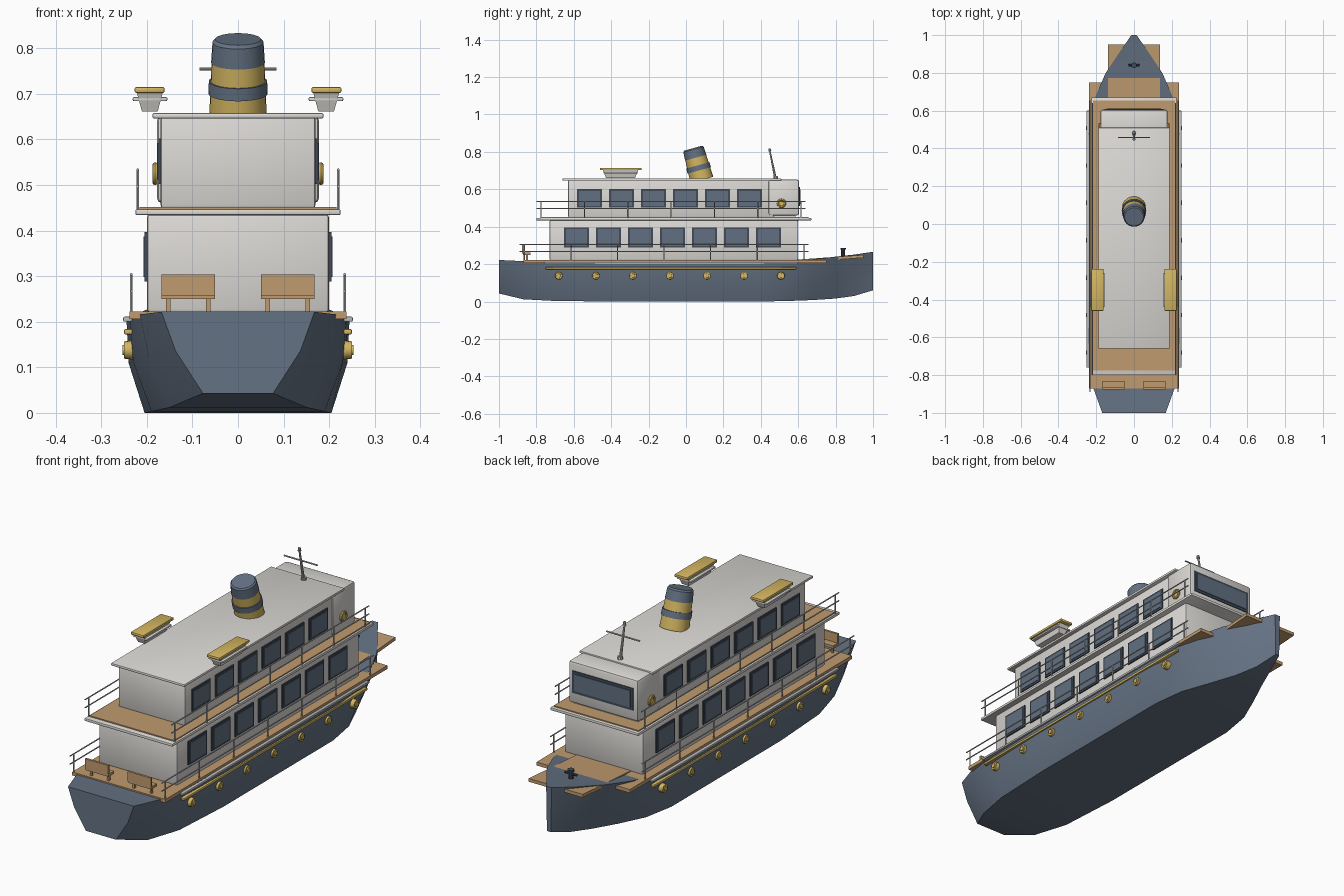
import bpy, bmesh, math
from mathutils import Vector

old = bpy.data.objects.get("Cube")
if old:
    bpy.data.objects.remove(old, do_unlink=True)


def material(name, rgb):
    m = bpy.data.materials.new(name)
    m.use_nodes = True
    col = (*rgb, 1)
    m.diffuse_color = col
    m.node_tree.nodes["Principled BSDF"].inputs["Base Color"].default_value = col
    return m


NAVY = material("navy hull", (0.13, 0.17, 0.23))
WHITE = material("warm white", (0.72, 0.70, 0.67))
TAN = material("wood deck", (0.53, 0.33, 0.16))
GOLD = material("brass yellow", (0.66, 0.47, 0.12))
GLASS = material("window glass", (0.12, 0.16, 0.22))
FRAME = material("dark frame", (0.05, 0.07, 0.10))
STEEL = material("rail grey", (0.50, 0.50, 0.50))


def finish(name, bm, mats, smooth=False):
    bmesh.ops.recalc_face_normals(bm, faces=bm.faces)
    me = bpy.data.meshes.new(name)
    bm.to_mesh(me)
    bm.free()
    ob = bpy.data.objects.new(name, me)
    bpy.context.collection.objects.link(ob)
    for m in mats:
        me.materials.append(m)
    if smooth:
        bpy.ops.object.select_all(action='DESELECT')
        bpy.context.view_layer.objects.active = ob
        ob.select_set(True)
        bpy.ops.object.shade_smooth_by_angle(angle=math.radians(35))
    return ob


def box(name, mat, x, y, z, bevel=0):
    """Box from (min, max) ranges."""
    bm = bmesh.new()
    bmesh.ops.create_cube(bm, size=1)
    for v in bm.verts:
        v.co = [r[0] if c < 0 else r[1] for r, c in zip((x, y, z), v.co)]
    if bevel:
        bmesh.ops.bevel(bm, geom=bm.edges[:], offset=bevel, segments=2,
                        profile=0.5, affect='EDGES')
    return finish(name, bm, [mat], bevel > 0)


def side_box(name, mat, side, x, y, z, bevel=0):
    return box(name, mat, sorted((side * x[0], side * x[1])), y, z, bevel)


def rod(name, mat, a, b, r1, r2=None, seg=10):
    """Cylinder or cone between two points."""
    a, b = Vector(a), Vector(b)
    bm = bmesh.new()
    bmesh.ops.create_cone(bm, cap_ends=True, segments=seg, radius1=r1,
                          radius2=r1 if r2 is None else r2, depth=(b - a).length)
    turn = Vector((0, 0, 1)).rotation_difference(b - a)
    for v in bm.verts:
        v.co = turn @ v.co + (a + b) / 2
    return finish(name, bm, [mat], True)


# Hull: half widths at sheer, chine and bottom, then sheer and keel heights
stations = [
    (-1.0, .168, .137, .077, .222, .043),
    (-.87, .215, .195, .150, .216, .012),
    (-.70, .238, .230, .190, .212, .003),
    (-.40, .245, .240, .205, .210, 0),
    (.40, .245, .240, .205, .210, 0),
    (.55, .235, .222, .182, .212, .003),
    (.68, .202, .178, .128, .226, .008),
    (.80, .150, .122, .075, .240, .016),
    (.90, .083, .062, .038, .251, .030),
    (1.0, .014, .012, .010, .266, .060),
]
bm = bmesh.new()
rings = []
for y, wt, wm, wb, zt, zk in stations:
    half = [(wt, zt), (wm, zk + (zt - zk) * .52), (wb, zk)]
    pts = half + [(-x, z) for x, z in reversed(half)]
    rings.append([bm.verts.new((x, y, z)) for x, z in pts])
for a, b in zip(rings, rings[1:]):
    for i in range(6):
        j = (i + 1) % 6
        bm.faces.new((a[i], a[j], b[j], b[i]))
bm.faces.new(rings[0])
bm.faces.new(rings[-1])
finish("hull", bm, [NAVY], True)

# Decks and bow planking
box("main_deck", TAN, (-.238, .238), (-.87, .75), (.206, .222))
bow = box("bow_planking", TAN, (-.138, .138), (.59, .95), (.216, .231))
for v in bow.data.vertices:
    v.co.z += (v.co.y - .69) * .07
box("upper_deck_slab", WHITE, (-.225, .225), (-.80, .67), (.434, .447), .003)
box("upper_deck_planks", TAN, (-.216, .216), (-.775, .655), (.446, .452))

# Cabins, wheelhouse and roof
box("lower_cabin", WHITE, (-.2, .2), (-.73, .6), (.22, .436), .008)
box("upper_cabin", WHITE, (-.17, .17), (-.63, .47), (.45, .65), .006)
box("wheelhouse", WHITE, (-.178, .178), (.44, .605), (.46, .652), .012)
box("wheelhouse_base", WHITE, (-.165, .165), (.45, .585), (.45, .47))
box("roof", WHITE, (-.188, .188), (-.66, .51), (.646, .658), .004)
box("front_window_frame", FRAME, (-.155, .155), (.60, .609), (.51, .612))
box("front_window_glass", GLASS, (-.143, .143), (.60, .612), (.522, .60))

for s, tag in ((1, "left"), (-1, "right")):
    # Window rows
    for level, n, y0, wall, z0, z1 in (("lower", 7, -.586, .2, .288, .397),
                                       ("upper", 6, -.516, .17, .502, .602)):
        for i in range(n):
            y = y0 + i * .171
            side_box(f"{tag}_{level}_window_frame", FRAME, s, (wall - .005, wall + .005),
                     (y - .067, y + .067), (z0, z1))
            side_box(f"{tag}_{level}_window_glass", GLASS, s, (wall - .005, wall + .007),
                     (y - .056, y + .056), (z0 + .01, z1 - .01))

    # Hull trim and portholes
    side_box(tag + "_rub_rail", STEEL, s, (.232, .252), (-.76, .6), (.2, .211), .003)
    side_box(tag + "_gold_stripe", GOLD, s, (.232, .25), (-.75, .59), (.172, .184), .003)
    for i in range(7):
        y = -.68 + i * .198
        rod(tag + "_porthole", GOLD, (s * .228, y, .138), (s * .25, y, .138), .021, .019, 16)
        rod(tag + "_porthole_glass", GOLD, (s * .24, y, .138), (s * .254, y, .138), .013, .011, 12)

    # Side railings
    for level, x, z, y0, y1 in (("lower", .234, .22, -.89, .655), ("upper", .22, .45, -.80, .64)):
        for h in (.047, .084):
            rod(f"{tag}_{level}_rail", STEEL, (s * x, y0, z + h), (s * x, y1, z + h), .003, seg=6)
        for i in range(7):
            y = y0 + .025 + i * (y1 - y0 - .05) / 6
            rod(f"{tag}_{level}_post", STEEL, (s * x, y, z - .005), (s * x, y, z + .084), .003, seg=6)

    # Lifebuoy
    bpy.ops.mesh.primitive_torus_add(major_segments=20, minor_segments=8, major_radius=.019,
                                     minor_radius=.006, location=(s * .182, .51, .525),
                                     rotation=(0, math.pi / 2, 0))
    buoy = bpy.context.object
    buoy.name = tag + "_lifebuoy"
    buoy.data.materials.append(GOLD)
    bpy.ops.object.shade_smooth_by_angle()
    rod(tag + "_lifebuoy_centre", GOLD, (s * .175, .51, .525), (s * .183, .51, .525), .018, seg=16)

    # Lifeboat: tapered body, gunwale and cover
    boat = side_box(tag + "_lifeboat_body", WHITE, s, (.165, .222), (-.445, -.255), (.661, .703))
    for v in boat.data.vertices:
        if v.co.z < .68:
            v.co.x = s * .1935 + (v.co.x - s * .1935) * .6
            v.co.y = -.35 + (v.co.y + .35) * .82
    side_box(tag + "_lifeboat_gunwale", WHITE, s, (.155, .231), (-.44, -.26), (.684, .693), .003)
    side_box(tag + "_lifeboat_cover", GOLD, s, (.161, .227), (-.46, -.238), (.702, .715), .004)

    # Stern bench
    side_box(tag + "_bench_seat", TAN, s, (.05, .168), (-.872, -.832), (.25, .262))
    side_box(tag + "_bench_back", TAN, s, (.05, .168), (-.876, -.866), (.257, .304))
    for x in (.065, .153):
        side_box(tag + "_bench_leg", TAN, s, (x - .005, x + .005), (-.855, -.845), (.22, .252))

# Funnel, raked aft and banded
foot, axis = Vector((0, .085, .65)), Vector((0, -.047, .17))
for name, mat, t0, t1, r0, r1 in (("base", GOLD, 0, .32, .063, .061),
                                  ("ring", NAVY, .30, .46, .065, .064),
                                  ("middle", GOLD, .44, .72, .060, .058),
                                  ("top", NAVY, .70, .96, .059, .056),
                                  ("lip", NAVY, .96, 1.0, .056, .050)):
    rod("funnel_" + name, mat, foot + axis * t0, foot + axis * t1, r0, r1, 28)

# Mast with crossarm and lamp
rod("mast", STEEL, (0, .48, .65), (0, .447, .81), .007, .004)
rod("mast_foot", STEEL, (0, .482, .65), (0, .478, .67), .012)
rod("mast_crossarm", STEEL, (-.085, .458, .755), (.085, .458, .755), .0035)
rod("mast_lamp", STEEL, (0, .449, .803), (0, .446, .818), .008, .006)

# Bow mooring bitt
rod("bitt_post", FRAME, (0, .84, .24), (0, .84, .285), .011)
rod("bitt_bar", FRAME, (-.03, .84, .267), (.03, .84, .267), .006)
rod("bitt_cap", FRAME, (0, .84, .278), (0, .84, .287), .015)
